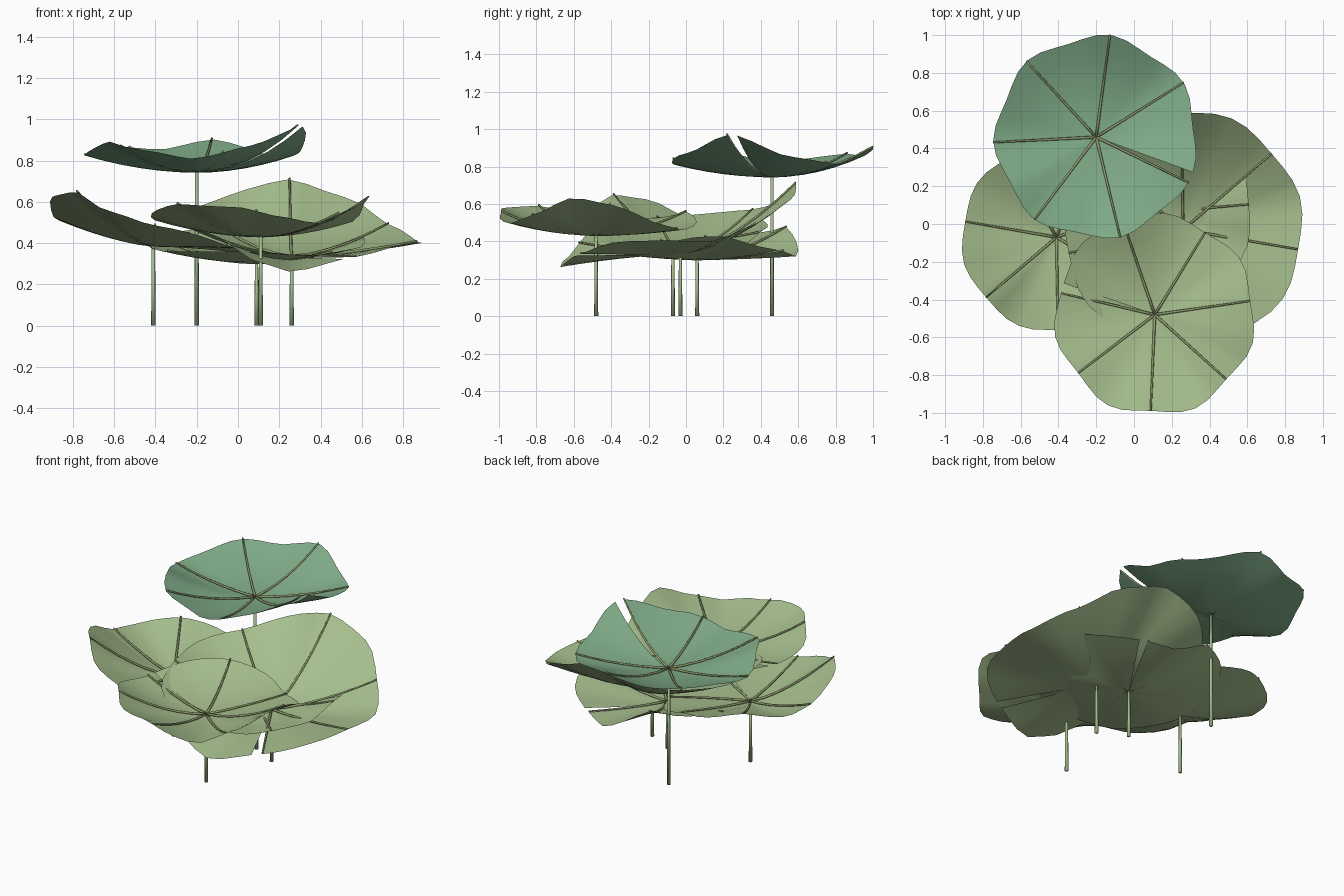
import bpy, bmesh, math
from mathutils import Vector

if "Cube" in bpy.data.objects:
    bpy.data.objects.remove(bpy.data.objects["Cube"])


def material(name, rgb):
    m = bpy.data.materials.new(name)
    m.diffuse_color = (*rgb, 1)
    m.use_nodes = True
    m.node_tree.nodes["Principled BSDF"].inputs["Base Color"].default_value = m.diffuse_color
    return m


TEAL = material("teal_green", (0.22, 0.42, 0.25))
GREEN = material("leaf_green", (0.38, 0.52, 0.27))
STALK = material("stalk_olive", (0.27, 0.33, 0.15))


def rim_lift(keys, a):
    """Periodic smooth interpolation of (angle, lift) keys."""
    a %= 360
    ks = sorted((k % 360, v) for k, v in keys)
    ks = [(ks[-1][0] - 360, ks[-1][1])] + ks + [(ks[0][0] + 360, ks[0][1])]
    for (a0, v0), (a1, v1) in zip(ks, ks[1:]):
        if a0 <= a <= a1:
            t = (a - a0) / (a1 - a0)
            s = t * t * (3 - 2 * t)
            return v0 + (v1 - v0) * (0.5 * t + 0.5 * s)


def finish(name, bm, mat):
    me = bpy.data.meshes.new(name)
    bm.to_mesh(me)
    bm.free()
    me.materials.append(mat)
    me.polygons.foreach_set("use_smooth", [True] * len(me.polygons))
    ob = bpy.data.objects.new(name, me)
    bpy.context.collection.objects.link(ob)


def tube(bm, pts, r0, r1, sides=6):
    """Tapered tube along a list of points."""
    rings = []
    for i, p in enumerate(pts):
        d = (pts[min(i + 1, len(pts) - 1)] - pts[max(i - 1, 0)]).normalized()
        u = d.orthogonal().normalized()
        w = d.cross(u)
        r = r0 + (r1 - r0) * i / (len(pts) - 1)
        rings.append([bm.verts.new(p + r * (u * math.cos(k * math.tau / sides)
                                            + w * math.sin(k * math.tau / sides)))
                      for k in range(sides)])
    for a, b in zip(rings, rings[1:]):
        for k in range(sides):
            j = (k + 1) % sides
            bm.faces.new((a[k], a[j], b[j], b[k]))
    bm.faces.new(rings[0][::-1])
    bm.faces.new(rings[-1])


def lily_pad(name, center, radius, wobble, cup, notch, vein0, keys, mat):
    c = Vector(center)

    def point(a, t):
        r = radius * (1 + wobble * math.cos(math.radians((a - vein0) * 360 / 50.3)))
        return c + Vector((r * t * math.cos(math.radians(a)),
                           r * t * math.sin(math.radians(a)),
                           rim_lift(keys, a) * t ** cup))

    # notched, wavy leaf blade
    bm = bmesh.new()
    hub = bm.verts.new(c)
    n, m, gap = 42, 6, 3
    rows = [[bm.verts.new(point(notch + gap + (360 - 2 * gap) * i / n, j / m))
             for i in range(n + 1)] for j in range(1, m + 1)]
    for i in range(n):
        bm.faces.new((hub, rows[0][i], rows[0][i + 1]))
        for a, b in zip(rows, rows[1:]):
            bm.faces.new((a[i], b[i], b[i + 1], a[i + 1]))
    finish(name + "_leaf", bm, mat)

    # seven radiating veins resting on the blade
    bm = bmesh.new()
    for k in range(7):
        a = vein0 + 50.3 * k
        tube(bm, [point(a, t / 6) + Vector((0, 0, 0.006)) for t in range(7)], 0.008, 0.005)
    finish(name + "_veins", bm, STALK)

    # straight stem
    bm = bmesh.new()
    tube(bm, [Vector((c.x, c.y, 0)), c], 0.011, 0.008, 8)
    finish(name + "_stem", bm, GREEN)


lily_pad("tall_back", (-0.20, 0.46, 0.743), 0.53, 0.03, 2.0, -23, 32,
         [(-23, .23), (10, .11), (40, .07), (82, .16), (110, .11), (133, .125),
          (180, .08), (215, .15), (240, .11), (268, .065), (300, .13)], TEAL)
lily_pad("front", (0.11, -0.48, 0.43), 0.525, -0.03, 1.9, 164, 167,
         [(170, .075), (-143, .16), (-102, .145), (-80, .10), (-60, .065), (-38, .12),
          (-13, .205), (10, .165), (40, .06), (65, .03), (110, .13), (150, .09)], GREEN)
lily_pad("left", (-0.41, -0.07, 0.385), 0.50, -0.02, 1.5, -34, -31,
         [(170, .14), (195, .24), (220, .265), (245, .17), (271, .10), (-34, -.01),
          (10, -.04), (40, -.02), (80, .08), (120, .15), (150, .12)], GREEN)
lily_pad("right", (0.26, -0.03, 0.33), 0.63, -0.02, 1.6, -63, -60,
         [(-62, .0), (-30, .07), (-9, .075), (15, .07), (40, .16), (65, .29), (91, .38),
          (141, .24), (191, .20), (220, .155), (235, .10), (252, -.01), (270, -.07)], GREEN)
lily_pad("middle", (0.09, 0.06, 0.30), 0.53, -0.02, 1.7, 60, 63,
         [(-5, .12), (13, .13), (40, .07), (60, .05), (80, .02), (115, .18), (140, .15),
          (170, .12), (210, .06), (260, .06), (300, .04), (340, .08)], GREEN)
